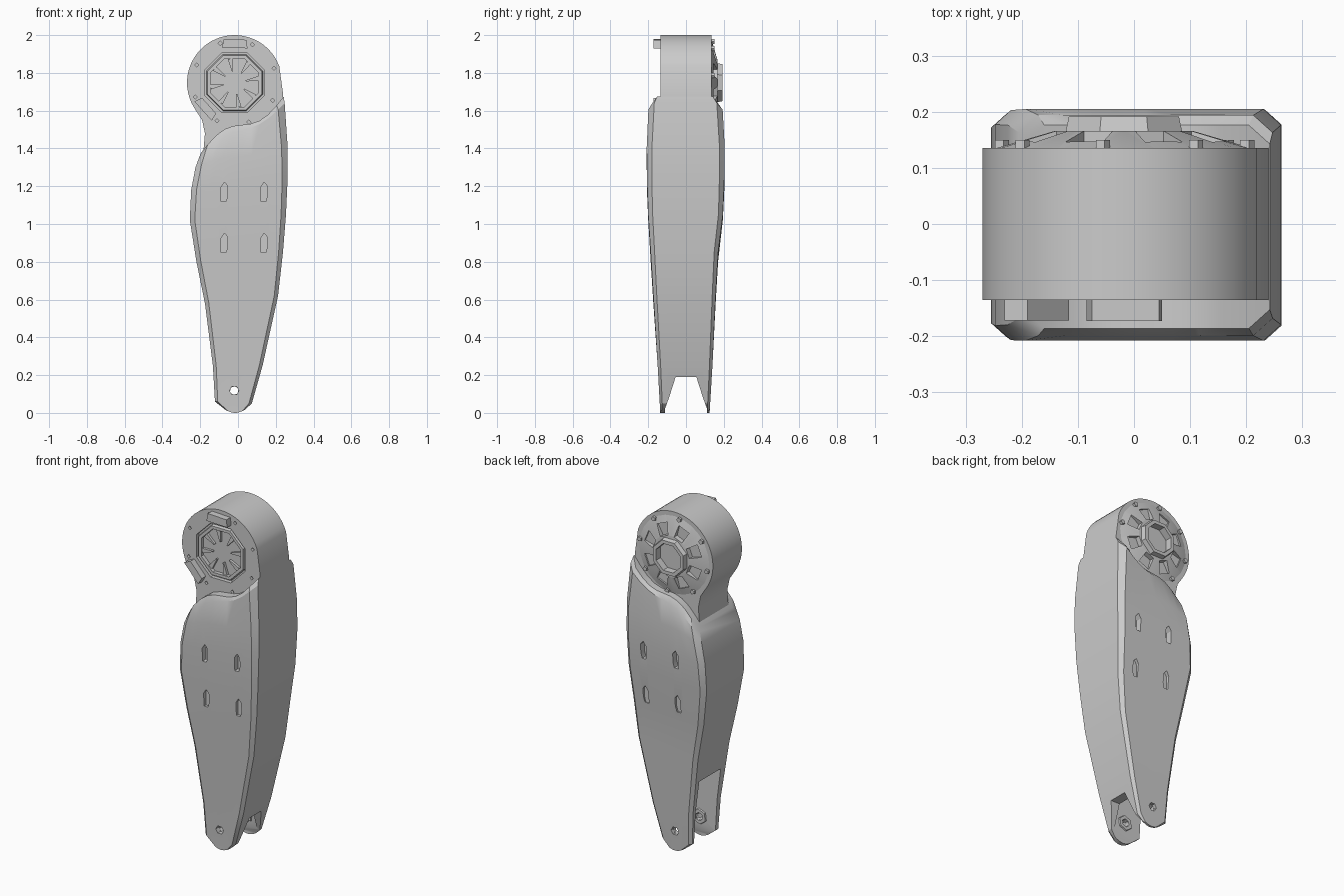
import bpy, bmesh, math
from mathutils import Matrix, Vector

if "Cube" in bpy.data.objects:
    bpy.data.objects.remove(bpy.data.objects["Cube"])

grey = bpy.data.materials.new("plain grey")
grey.use_nodes = True
COLOUR = (0.6, 0.6, 0.6, 1)
grey.diffuse_color = COLOUR
grey.node_tree.nodes["Principled BSDF"].inputs["Base Color"].default_value = COLOUR

HUB = Vector((-0.018, 0, 1.748))
RADIUS = 0.252


def finish(name, bm):
    bmesh.ops.recalc_face_normals(bm, faces=bm.faces[:])
    mesh = bpy.data.meshes.new(name)
    bm.to_mesh(mesh)
    bm.free()
    obj = bpy.data.objects.new(name, mesh)
    bpy.context.collection.objects.link(obj)
    mesh.materials.append(grey)
    return obj


def add_prism(bm, points, y0, y1, scale=1.0, centre=HUB):
    """Extrude an x-z outline along y; the far end may be scaled."""
    near = [bm.verts.new((x, y0, z)) for x, z in points]
    far = [bm.verts.new((centre.x + (x - centre.x) * scale, y1,
                         centre.z + (z - centre.z) * scale)) for x, z in points]
    n = len(points)
    for i in range(n):
        j = (i + 1) % n
        bm.faces.new((near[i], near[j], far[j], far[i]))
    bm.faces.new(near[::-1])
    bm.faces.new(far)


def arc(radius, a0, a1, n, centre=HUB):
    """Points on an arc in the x-z plane, angles in degrees."""
    out = []
    for i in range(n):
        a = math.radians(a0 + (a1 - a0) * i / (n - 1))
        out.append((centre.x + radius * math.cos(a), centre.z + radius * math.sin(a)))
    return out


def polygon(radius, n, centre=HUB, turn=0):
    return arc(radius, turn, turn + 360 * (n - 1) / n, n, centre)


def wedge(r0, r1, angle, w0, w1):
    return arc(r0, angle - w0, angle + w0, 2) + arc(r1, angle + w1, angle - w1, 2)


def add_ring(bm, outer, inner, n, y0, y1, taper=0.0, turn=22.5):
    """Closed ring with a rectangular section, standing along y."""
    loops = []
    for r, y in ((outer, y0), (outer - taper, y1), (inner, y1), (inner, y0)):
        loops.append([bm.verts.new((x, y, z)) for x, z in polygon(r, n, turn=turn)])
    for k in range(4):
        a, b = loops[k], loops[(k + 1) % 4]
        for i in range(n):
            j = (i + 1) % n
            bm.faces.new((a[i], a[j], b[j], b[i]))


def cut(target, bm):
    cutter = finish(target.name + "_cutter", bm)
    cutter.hide_render = True
    cutter.hide_viewport = True
    mod = target.modifiers.new("cut", "BOOLEAN")
    mod.operation = "DIFFERENCE"
    mod.solver = "EXACT"
    mod.object = cutter
    bpy.context.view_layer.update()
    deps = bpy.context.evaluated_depsgraph_get()
    mesh = bpy.data.meshes.new_from_object(target.evaluated_get(deps))
    target.modifiers.clear()
    target.data = mesh
    bpy.data.objects.remove(cutter)


# Main shell: rows of (left z, left x, right z, right x, front depth, back depth)
rows = [
    (0.015, -0.065, 0.015, 0.035, 0.137, 0.125),
    (0.06, -0.122, 0.05, 0.073, 0.139, 0.128),
    (0.25, -0.133, 0.25, 0.13, 0.150, 0.140),
    (0.58, -0.175, 0.62, 0.212, 0.173, 0.157),
    (0.80, -0.22, 0.85, 0.238, 0.187, 0.170),
    (1.02, -0.255, 1.05, 0.254, 0.200, 0.195),
    (1.18, -0.248, 1.25, 0.263, 0.207, 0.203),
    (1.30, -0.225, 1.42, 0.262, 0.208, 0.205),
    (1.355, -0.205, 1.64, 0.247, 0.199, 0.194),
    (1.375, -0.197, 1.675, 0.242, 0.186, 0.176),
]
COLS = 10
bm = bmesh.new()
grid = []
for k, (zl, xl, zr, xr, yf, yb) in enumerate(rows):
    wave = 0.042 * max(0, k - 6) / 3
    edge = 0.012 + 0.028 * k / len(rows)
    span = xr - xl
    us = [0] + [edge / span + (1 - 2 * edge / span) * i / (COLS - 2)
                for i in range(COLS - 1)] + [1]
    loops = []
    for depth, side in ((yf, -1), (yb, 1)):
        line = []
        for u in us:
            d = depth - edge * 0.9 if u in (0, 1) else depth
            z = zl + (zr - zl) * u + wave * math.sin(2 * math.pi * u)
            if k == 0:
                z -= 0.015 * math.sin(math.pi * u)
            line.append(bm.verts.new((xl + span * u, side * d, z)))
        loops.append(line)
    grid.append(loops)
for a, b in zip(grid, grid[1:]):
    for s in (0, 1):
        for i in range(COLS):
            bm.faces.new((a[s][i], a[s][i + 1], b[s][i + 1], b[s][i]))
    for i in (0, COLS):
        bm.faces.new((a[0][i], a[1][i], b[1][i], b[0][i]))
for f, b in (grid[0], grid[-1]):
    for i in range(COLS):
        bm.faces.new((f[i], f[i + 1], b[i + 1], b[i]))
shell = finish("leg_shell", bm)

# Fork opening: flared slot right through, then a taller pocket on the right side
bm = bmesh.new()
slot = [(-0.112, -0.05), (-0.112, 0.02), (-0.09, 0.08), (-0.055, 0.19)]
slot += [(-y, z) for y, z in reversed(slot)]
add_prism(bm, slot, -0.4, 0.4)
bmesh.ops.rotate(bm, matrix=Matrix.Rotation(math.pi / 2, 3, "Z"), verts=bm.verts[:])
cut(shell, bm)
bm = bmesh.new()
add_prism(bm, [(-0.4, -0.05), (0.055, -0.05), (0.055, 0.2), (-0.03, 0.42), (-0.4, 0.46)],
          -0.1, 0.1)
cut(shell, bm)

# Pivot holes and slotted recesses on both faces
PIVOT = Vector((-0.02, 0, 0.118))
bm = bmesh.new()
add_prism(bm, polygon(0.025, 6, PIVOT), -0.4, 0.4)
for x in (-0.072, 0.138):
    for z in (0.9, 1.17):
        w, h = 0.017, 0.052
        out = [(x - w, z - h), (x + w * 0.5, z - h), (x + w, z - h * 0.4),
               (x + w, z + h * 0.6), (x, z + h), (x - w, z + h * 0.5)]
        add_prism(bm, out, -0.4, -0.172)
        add_prism(bm, out, 0.165, 0.4)
cut(shell, bm)

# Round hub with a neck that runs down into the shell
bm = bmesh.new()
outline = arc(RADIUS, 20, 212, 30) + [(-0.19, 1.55), (-0.175, 1.48), (-0.185, 1.36),
                                      (0.2, 1.36), (0.245, 1.6), (0.237, 1.70)]
add_prism(bm, outline, -0.135, 0.135)
hub = finish("hub_drum", bm)
bm = bmesh.new()
add_prism(bm, polygon(0.172, 8, turn=22.5), -0.3, -0.112)
for i in range(8):
    add_prism(bm, polygon(0.011, 4, Vector(arc(0.222, i * 45 + 20, 0, 2)[0] + (0,)).xzy), -0.3, -0.12)
cut(hub, bm)

# Front cap: flush octagonal ring with radial blades
bm = bmesh.new()
add_ring(bm, 0.162, 0.138, 8, -0.11, -0.134, 0.006)
for i in range(8):
    add_prism(bm, wedge(0.06, 0.13, i * 45 + 10, 3, 6), -0.11, -0.127)
finish("front_cap_ring", bm)

# Front stops: one tab at the top and one block low on the right
bm = bmesh.new()
add_prism(bm, [(-0.085, 1.935), (0.05, 1.93), (0.045, 1.975), (-0.075, 1.98)], -0.13, -0.173)
add_prism(bm, wedge(0.19, 0.235, 222, 17, 17), -0.13, -0.172)
finish("front_stops", bm)

# Back cover: shallow cone with eight windows
bm = bmesh.new()
add_prism(bm, polygon(0.245, 24), 0.13, 0.166, 0.5)
cover = finish("back_cover", bm)
bm = bmesh.new()
for i in range(8):
    add_prism(bm, wedge(0.122, 0.19, i * 45 + 22.5, 13, 11), 0.137, 0.3)
add_prism(bm, polygon(0.085, 8, turn=22.5), 0.15, 0.3)
cut(cover, bm)

# Back centre ring and rim bolts
bm = bmesh.new()
add_ring(bm, 0.118, 0.085, 8, 0.14, 0.192, 0.012)
for i in range(8):
    x, z = arc(0.222, i * 45 + 10, 0, 2)[0]
    add_prism(bm, polygon(0.014, 5, Vector((x, 0, z))), 0.13, 0.15)
finish("back_ring_and_bolts", bm)

# Hexagonal bosses inside the fork
bm = bmesh.new()
for side in (-1, 1):
    add_ring(bm, 0.052, 0.024, 6, side * 0.115, side * 0.092, 0.008)
bmesh.ops.translate(bm, vec=PIVOT - HUB, verts=bm.verts[:])
finish("fork_bosses", bm)

for obj in bpy.context.scene.objects:
    obj.select_set(obj.type == "MESH")
    if obj.type == "MESH":
        bpy.context.view_layer.objects.active = obj
bpy.ops.object.shade_smooth_by_angle(angle=math.radians(28))
